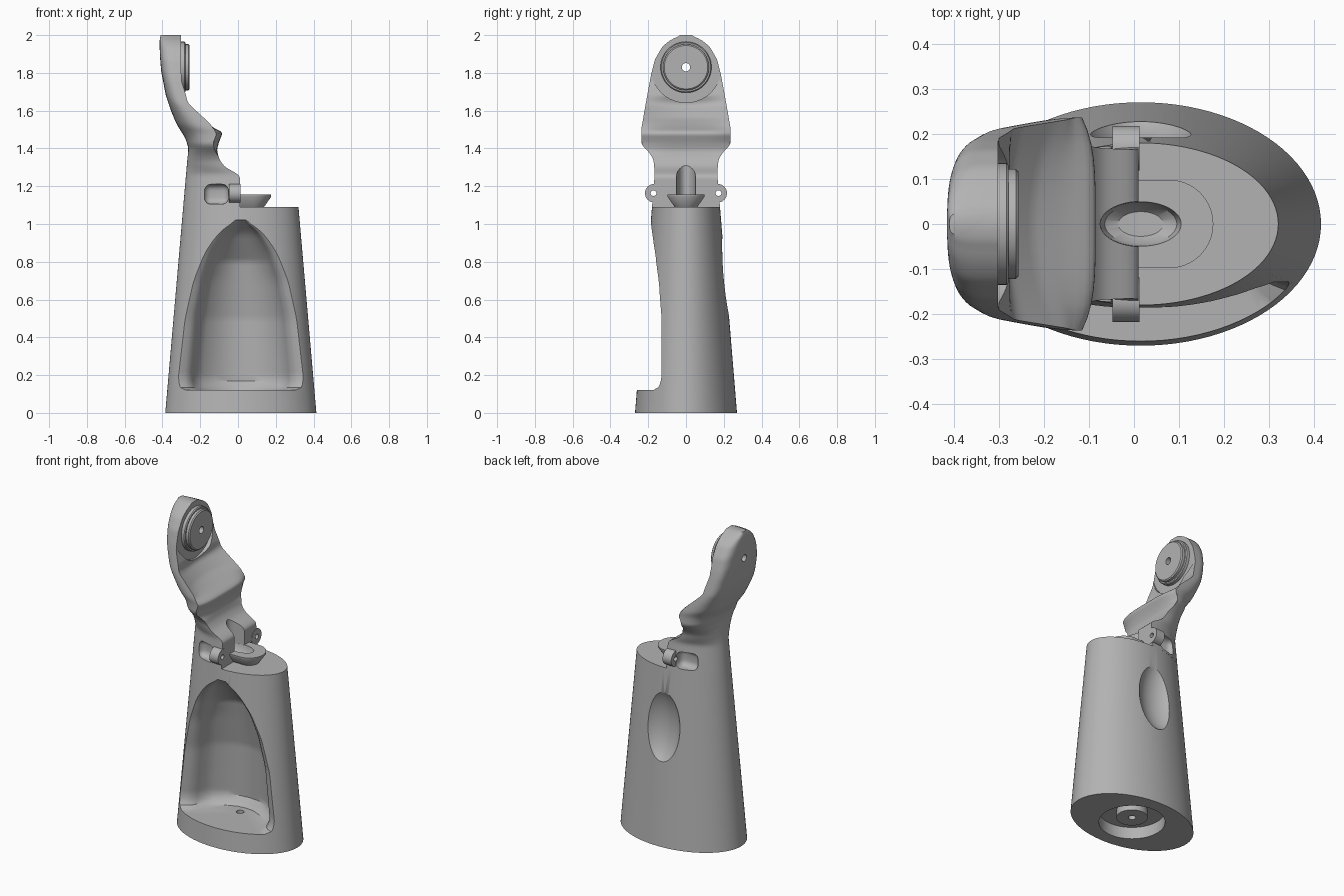
import bpy, bmesh, math
from mathutils import Matrix, Vector

cube = bpy.data.objects.get("Cube")
if cube:
    bpy.data.objects.remove(cube)

grey = bpy.data.materials.new("plain_grey")
grey.use_nodes = True
grey.diffuse_color = (0.45, 0.45, 0.45, 1)
grey.node_tree.nodes["Principled BSDF"].inputs["Base Color"].default_value = (0.45, 0.45, 0.45, 1)

CX = 0.015       # axis of the oval body
TOP = 1.09       # height of the body's flat top


def finish(name, bm):
    bmesh.ops.recalc_face_normals(bm, faces=bm.faces)
    mesh = bpy.data.meshes.new(name)
    bm.to_mesh(mesh)
    bm.free()
    mesh.materials.append(grey)
    ob = bpy.data.objects.new(name, mesh)
    bpy.context.collection.objects.link(ob)
    return ob


def loft(name, rings):
    """Skin a stack of equal-length closed rings and cap both ends."""
    bm = bmesh.new()
    rows = [[bm.verts.new(p) for p in ring] for ring in rings]
    n = len(rows[0])
    for a, b in zip(rows, rows[1:]):
        for i in range(n):
            bm.faces.new((a[i], a[(i + 1) % n], b[(i + 1) % n], b[i]))
    bm.faces.new(rows[0])
    bm.faces.new(rows[-1])
    return finish(name, bm)


def oval(cx, cy, z, rx, ry, n=96):
    return [(cx + rx * math.cos(math.tau * i / n), cy + ry * math.sin(math.tau * i / n), z)
            for i in range(n)]


def disc_x(name, x0, x1, y, z, r, n=64):
    """Cylinder lying along x."""
    return loft(name, [[(x, y + a, z + b) for a, b, _ in oval(0, 0, 0, r, r, n)] for x in (x0, x1)])


def cut(ob, cutter):
    mod = ob.modifiers.new("cut", "BOOLEAN")
    mod.operation = "DIFFERENCE"
    mod.solver = "EXACT"
    mod.object = cutter
    bpy.context.view_layer.objects.active = ob
    bpy.ops.object.modifier_apply(modifier=mod.name)
    bpy.data.objects.remove(cutter)


def lerp(table, z):
    if z <= table[0][0]:
        return table[0][1]
    for (z0, a), (z1, b) in zip(table, table[1:]):
        if z <= z1:
            return a + (b - a) * (z - z0) / (z1 - z0)
    return table[-1][1]


def soft(table, z, d=0.012):
    return sum(lerp(table, z + k * d) for k in (-1, -0.5, 0, 0.5, 1)) / 5


def body_radii(z):
    return 0.40 - 0.087 * z, 0.27 - 0.0826 * z


# Oval tapered body
body = loft("body", [oval(CX, 0, z, *body_radii(z)) for z in (0, TOP)])

# Arched front pocket
half_width = [(0.12, 0.29), (0.135, 0.32), (0.17, 0.333), (0.5, 0.295), (0.7, 0.25),
              (0.85, 0.19), (0.95, 0.12), (1.0, 0.06), (1.02, 0.01)]
back_wall = [(0.12, 0.06), (0.17, 0.1), (0.5, 0.09), (0.8, 0.03), (0.95, -0.08), (1.02, -0.17)]
wall_shape = [(1, 0), (0.9, 0.06), (0.83, 0.14), (0.77, 0.28), (0.72, 0.5), (0.6, 0.68),
              (0.4, 0.86), (0.2, 0.97), (0, 1)]
levels = [0.12, 0.125, 0.135, 0.15, 0.17] + [0.2 + 0.02 * i for i in range(42)]
rings = []
for z in levels:
    a, b = body_radii(z)
    h = lerp(half_width, z) if z < 0.17 else soft(half_width, z, 0.03)
    rim = -b * math.sqrt(1 - (h / a) ** 2)
    deep = max(lerp(back_wall, z), rim + 0.005)
    half = [(h, -0.5)] + [(h * u, rim + (deep - rim) * v) for u, v in wall_shape]
    ring = half + [(-x, y) for x, y in reversed(half[:-1])]
    rings.append([(CX + x, y, z) for x, y in ring])
cut(body, loft("pocket_cutter", rings))

# Thumb hollow at the back
bm = bmesh.new()
bmesh.ops.create_uvsphere(bm, u_segments=64, v_segments=40, radius=1,
                          matrix=Matrix.Translation((CX, 0.27, 0.75)) @ Matrix.Diagonal((0.14, 0.12, 0.25, 1)))
cut(body, finish("hollow_cutter", bm))

# Ring recess under the base, boss left standing, and screw hole
cut(body, loft("recess_cutter", [oval(CX, 0, z, 0.19, 0.19, 64) for z in (-0.1, 0.075)]))
boss = loft("base_boss", [oval(CX, 0, z, 0.09, 0.09, 64) for z in (0.03, 0.08)])
for part in (body, boss):
    cut(part, loft("screw_cutter", [oval(CX, 0, z, 0.022, 0.022, 32) for z in (-0.1, 0.2)]))

# Neck and head: one lofted arm rising from the body
left_edge = [(1.37, CX - body_radii(1.37)[0]), (1.40, -0.262), (1.455, -0.279), (1.53, -0.326),
             (1.6, -0.355), (1.68, -0.382), (1.81, -0.407), (1.9, -0.414), (1.98, -0.415), (2, -0.408)]
right_edge = [(1.255, 0.01), (1.267, -0.005), (1.3, -0.068), (1.34, -0.098), (1.39, -0.112),
              (1.43, -0.102), (1.485, -0.08), (1.52, -0.135), (1.6, -0.222), (1.64, -0.265),
              (1.69, -0.278), (1.76, -0.3)]
half_span = [(1.27, body_radii(1.27)[1]), (1.34, 0.172), (1.375, 0.192), (1.42, 0.235), (1.5, 0.237),
             (1.655, 0.21), (1.79, 0.185), (1.87, 0.165), (1.94, 0.125), (1.98, 0.075), (2, 0.02)]
squareness = [(1.3, 2), (1.45, 2.6), (1.75, 4), (2, 4)]
scoop = [(1.49, 0), (1.56, 0.045), (1.62, 0.04), (1.68, 0)]
corner = [(1.36, 0), (1.43, 0.03), (1.49, 0.03), (1.53, 0)]
rings = []
for i in range(101):
    z = TOP + (2 - TOP) * i / 100
    a, b = body_radii(z)
    low = z < 1.27
    L = CX - a if z < 1.36 else soft(left_edge, z)
    R, W = soft(right_edge, z), b if low else soft(half_span, z)
    p = 2 / lerp(squareness, z)
    ring = []
    for k in range(33):
        t = math.pi * k / 32
        s, c = max(math.sin(t), 0), math.cos(t)
        ring.append((R - (R - L) * s ** p, math.copysign(abs(c) ** p, c) * W, z))
    for k in range(1, 16):
        v = -1 + k / 8
        x = R - lerp(scoop, z) * (1 - v * v) - lerp(corner, z) * v ** 4
        ring.append((x, v * W, z))
    for k in (0, 32):
        ring[k] = (R - lerp(corner, z), ring[k][1], z)
    rings.append(ring)
arm = loft("neck_and_head", rings)

# Round seat for the pad, groove in the neck, side slots behind the ears
HEAD_Z = 1.83
cut(arm, disc_x("seat_cutter", -0.302, 0.2, 0, HEAD_Z, 0.187))
cut(arm, loft("groove_cutter", [oval(CX, 0, z, 0.09, 0.05) for z in (1.1, 1.45)]))
for side in (-1, 1):
    bm = bmesh.new()
    bmesh.ops.create_cube(bm, size=1, matrix=Matrix.Translation((-0.115, side * 0.21, 1.158))
                          @ Matrix.Diagonal((0.13, 0.2, 0.105, 1)))
    bmesh.ops.bevel(bm, geom=bm.edges[:], offset=0.035, segments=5, profile=0.5, affect="EDGES")
    cut(arm, finish("slot_cutter", bm))

# Hinge ears with pin holes
ears = []
for side, name in ((-1, "right_ear"), (1, "left_ear")):
    ear = disc_x(name, -0.048, 0.012, side * 0.168, 1.163, 0.049, 48)
    for part in (ear, arm):
        cut(part, disc_x("pin_cutter", -0.06, 0.1, side * 0.172, 1.163, 0.015, 24))
    ears.append(ear)


# Flared spout plate on the body top
def stadium(z, r):
    arc = [(math.cos(t), math.sin(t)) for t in (math.pi * (k / 32 - 0.5) for k in range(33))]
    return [(0.078 + r * c, r * s, z) for c, s in arc] + [(-0.02 - r * c, -r * s, z) for c, s in arc]


spout = loft("spout_plate", [stadium(TOP, 0.06), stadium(1.145, 0.098), stadium(1.155, 0.098)])
cut(spout, loft("spout_cutter", [oval(CX, 0, z, r, r * 0.55) for z, r in ((1.1, 0.05), (1.12, 0.08), (1.156, 0.09), (1.3, 0.09))]))

# Stepped round pad on the head, drilled through
pad_steps = [(-0.31, 0.135), (-0.283, 0.135), (-0.278, 0.13), (-0.278, 0.122), (-0.262, 0.122), (-0.256, 0.115)]
circle = oval(0, 0, 0, 1, 1, 64)
pad = loft("round_pad", [[(x, r * a, HEAD_Z + r * b) for a, b, _ in circle] for x, r in pad_steps])
for part in (pad, arm):
    cut(part, disc_x("bore_cutter", -0.6, 0, 0, HEAD_Z, 0.022, 32))

# Smooth shading with crisp edges
bpy.ops.object.select_all(action="DESELECT")
for ob in [body, boss, arm, spout, pad] + ears:
    ob.select_set(True)
bpy.context.view_layer.objects.active = body
bpy.ops.object.shade_smooth_by_angle(angle=math.radians(35))
